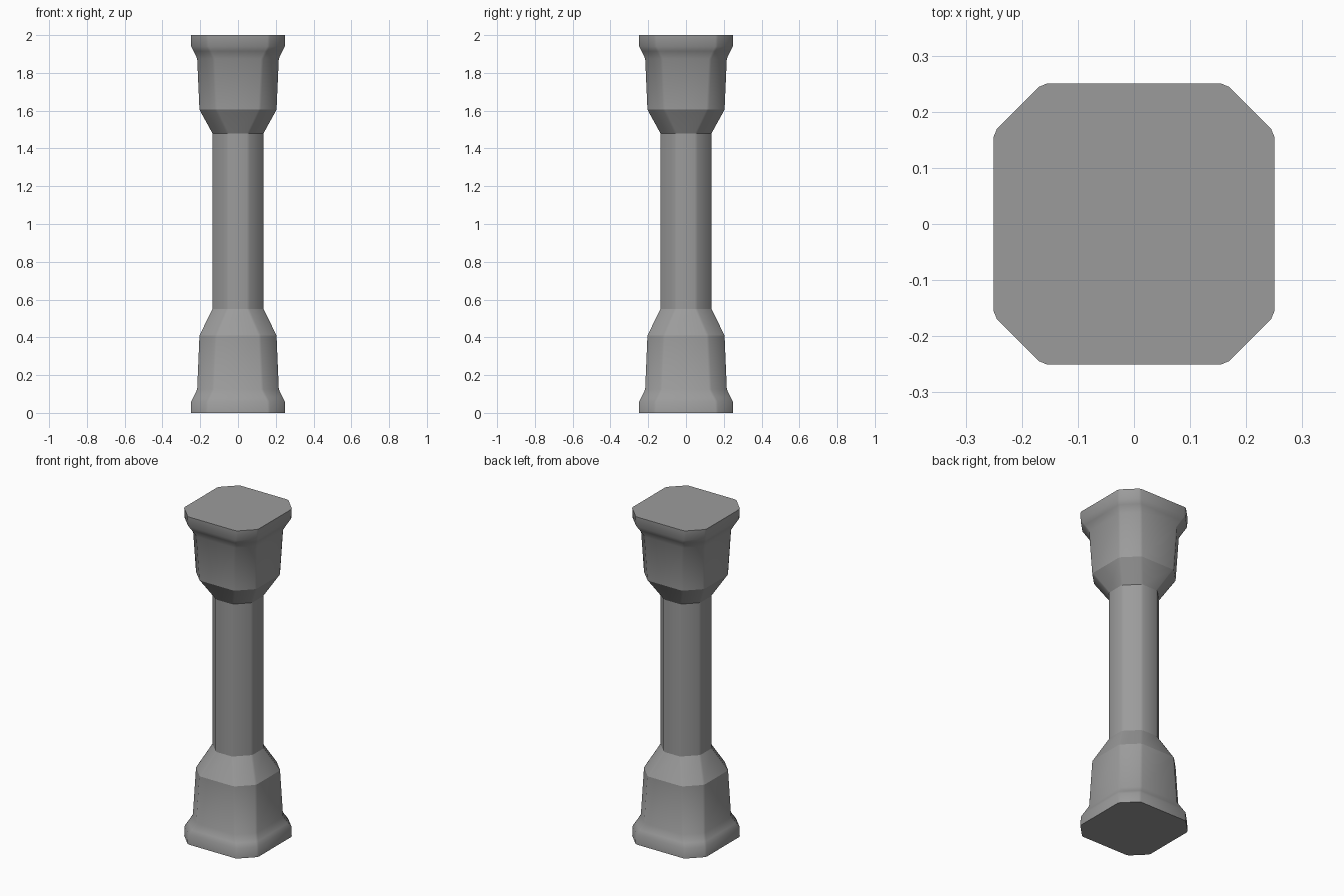
import bpy, bmesh, math
from mathutils import Vector

cube = bpy.data.objects.get("Cube")
if cube:
    bpy.data.objects.remove(cube, do_unlink=True)

# Stone material
stone = bpy.data.materials.new("grey_stone")
stone.use_nodes = True
grey = (0.33, 0.33, 0.33, 1)
stone.diffuse_color = grey
stone.node_tree.nodes["Principled BSDF"].inputs["Base Color"].default_value = grey


def section(half, cut, soft=0.008):
    """Chamfered square with slightly softened corners."""
    c = half - cut
    corners = []
    for k in range(4):
        a = k * math.pi / 2
        for x, y in ((half, c), (c, half)):
            corners.append(Vector((x * math.cos(a) - y * math.sin(a),
                                   x * math.sin(a) + y * math.cos(a))))
    pts = []
    for i, p in enumerate(corners):
        for q in (corners[i - 1], corners[(i + 1) % 8]):
            pts.append(p + (q - p).normalized() * soft)
    return pts


def loft(name, profile, sharp_levels):
    """Skin a stack of (z, half width, corner cut) sections."""
    bm = bmesh.new()
    rings = [[bm.verts.new((p.x, p.y, z)) for p in section(h, c)]
             for z, h, c in profile]
    for low, high in zip(rings, rings[1:]):
        n = len(low)
        for i in range(n):
            j = (i + 1) % n
            bm.faces.new((low[i], low[j], high[j], high[i]))
    bm.faces.new(rings[0])
    bm.faces.new(rings[-1])
    bmesh.ops.recalc_face_normals(bm, faces=bm.faces)
    for f in bm.faces:
        f.smooth = True
    for e in bm.edges:
        zs = [v.co.z for v in e.verts]
        if abs(zs[0] - zs[1]) < 1e-5 and any(abs(zs[0] - s) < 1e-4 for s in sharp_levels):
            e.smooth = False
    mesh = bpy.data.meshes.new(name)
    bm.to_mesh(mesh)
    bm.free()
    mesh.materials.append(stone)
    obj = bpy.data.objects.new(name, mesh)
    bpy.context.collection.objects.link(obj)
    return obj


# Foot block: plinth, flare, tapered body, shoulder
end_block = [(0, 0.25, 0.086), (0.06, 0.248, 0.086), (0.085, 0.235, 0.086),
             (0.125, 0.216, 0.087), (0.41, 0.204, 0.088), (0.55, 0.135, 0.08)]
loft("base", end_block, (0, 0.41, 0.55))

# Shaft
loft("shaft", [(0.55, 0.135, 0.08), (1.48, 0.135, 0.08)], (0.55, 1.48))

# Capital: the same block upside down, with a shorter shoulder
capital = [(2 - z, h, c) for z, h, c in reversed(end_block)]
capital[0] = (1.48, 0.135, 0.08)
capital[1] = (1.605, 0.204, 0.088)
loft("capital", capital, (1.48, 1.605, 2))
